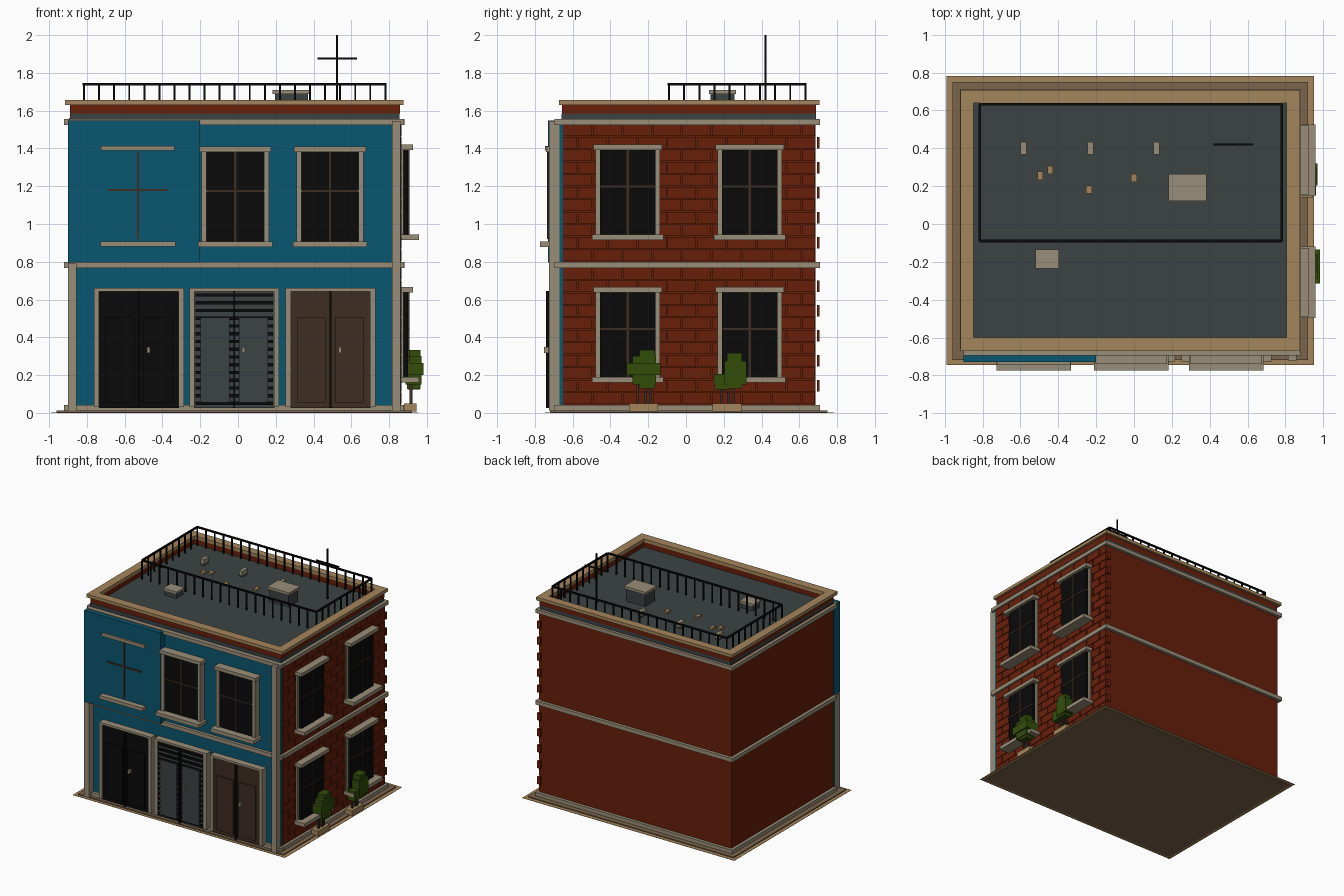
import bpy
import bmesh

cube = bpy.data.objects.get("Cube")
if cube:
    bpy.data.objects.remove(cube)


def make_material(name, red, green, blue):
    material = bpy.data.materials.new(name)
    material.use_nodes = True
    colour = (red, green, blue, 1)
    material.diffuse_color = colour
    material.roughness = 1
    material.specular_intensity = 0
    inputs = material.node_tree.nodes["Principled BSDF"].inputs
    inputs["Base Color"].default_value = colour
    inputs["Roughness"].default_value = 1
    inputs["Specular IOR Level"].default_value = 0
    return material


blue_paint = make_material("blue paint", .003, .095, .16)
stone = make_material("pale stone", .32, .27, .19)
tan = make_material("tan coping", .37, .235, .105)
brick_red = make_material("brick red", .14, .0135, .003)
slate = make_material("slate grey", .045, .055, .057)
black = make_material("black", .003, .003, .003)
brown = make_material("dark brown", .046, .026, .016)
earth = make_material("earth brown", .2, .128, .072)
green = make_material("leaf green", .033, .074, .003)


class Part:
    """One mesh object made of axis-aligned boxes in a single colour."""

    def __init__(self, name, material):
        self.mesh = bpy.data.meshes.new(name)
        self.object = bpy.data.objects.new(name, self.mesh)
        bpy.context.collection.objects.link(self.object)
        self.mesh.materials.append(material)
        self.builder = bmesh.new()

    def box(self, x_range, y_range, z_range):
        corners = bmesh.ops.create_cube(self.builder, size=1)["verts"]
        for vert in corners:
            for axis, (low, high) in enumerate((x_range, y_range, z_range)):
                vert.co[axis] = high if vert.co[axis] > 0 else low
        return self

    def ring(self, outer_x, outer_y, inner_x, inner_y, z_range):
        self.box(outer_x, (outer_y[0], inner_y[0]), z_range)
        self.box(outer_x, (inner_y[1], outer_y[1]), z_range)
        self.box((outer_x[0], inner_x[0]), inner_y, z_range)
        self.box((inner_x[1], outer_x[1]), inner_y, z_range)
        return self

    def done(self):
        self.builder.to_mesh(self.mesh)
        self.builder.free()


def single(name, material, x_range, y_range, z_range):
    Part(name, material).box(x_range, y_range, z_range).done()


def around(centre, half):
    return (centre - half, centre + half)


# Main extents
wall_x, wall_y = (-.895, .855), (-.655, .685)
front, side = -.67, .855


def on_front(part, across, depth, z_range):
    part.box(across, (front - depth, front + .01), z_range)


def on_side(part, across, depth, z_range):
    part.box((side - .01, side + depth), across, z_range)


# Ground, walls and facade
single("ground_border", tan, (-.99, .952), (-.746, .783), (.002, .004))
single("ground_plate", earth, (-.96, .92), (-.72, .75), (0, .012))
single("main_walls", brick_red, wall_x, wall_y, (.01, 1.56))
single("front_facade", blue_paint, (-.9, .862), (front, -.65), (.02, 1.53))
single("facade_panel", blue_paint, (-.9, -.2), (-.73, front), (.795, 1.548))

# Stone bands round the walls, shallower across the facade, and corner pilasters
bands = Part("stone_bands", stone)
for z_range in ((.012, .042), (.767, .8), (1.525, 1.556)):
    bands.box((-.92, .882), (-.66, .71), z_range)
    bands.box((-.9, .88), (-.695, -.65), z_range)
bands.done()
pilasters = Part("pilasters", stone)
pilasters.box((-.9, -.855), (-.725, -.66), (.012, .79))
pilasters.box((.815, .86), (-.725, -.66), (.012, 1.545))
pilasters.done()

# Raised bricks on the side wall, every other course reaching past the corner
bricks = Part("side_bricks", brick_red)
rows, length, gap = 11, .158, .005
for floor_base in (.042, .8):
    for row in range(rows):
        bottom = floor_base + row * .066
        end = wall_y[1] + (.025 if row % 2 else 0)
        left = wall_y[0] - (length / 2 if row % 2 else 0)
        while left < end - .015:
            start, stop = max(left, wall_y[0]), min(left + length, end)
            bricks.box((side - .02, side + .011), (start + gap, stop - gap / 2),
                       (bottom + gap, bottom + .066))
            left += length
bricks.done()


# Windows share one design on both walls
def window(name, place, centre, half, bottom, top, sill, glass_depth, jamb_depth):
    glass = Part(name + "_glass", black)
    place(glass, around(centre, half), glass_depth, (bottom, top))
    glass.done()
    bars = Part(name + "_bars", brown)
    place(bars, around(centre, .006), glass_depth + .006, (bottom, top))
    place(bars, around(centre, half), glass_depth + .006, around((bottom + top) / 2 + .03, .005))
    bars.done()
    frame = Part(name + "_frame", stone)
    for sign in (-1, 1):
        place(frame, around(centre + sign * (half + .01), .013), jamb_depth, (bottom, top))
    place(frame, around(centre, half + .035), glass_depth + .025, (top, top + .028))
    place(frame, around(centre, half + .042), sill, (bottom - .03, bottom))
    frame.done()


for index, centre in enumerate((-.015, .487)):
    window(f"front_window_{index + 1}", on_front, centre, .155, .908, 1.382, .104, .045, .058)
for level, bottom in (("lower", .19), ("upper", .945)):
    for spot, centre in (("front", -.308), ("rear", .338)):
        window(f"{level}_{spot}_side_window", on_side, centre, .147,
               bottom, bottom + .448, .103, .046, .022)

# Cross, lintel and sill standing out from the blue panel
cross = Part("panel_cross", brown)
on_front(cross, around(-.53, .006), .067, (.92, 1.38))
on_front(cross, around(-.53, .158), .067, around(1.18, .006))
cross.done()
ledges = Part("panel_ledges", stone)
on_front(ledges, around(-.53, .195), .076, (1.388, 1.414))
on_front(ledges, around(-.53, .198), .104, (.88, .908))
ledges.done()

# Double doors with frames, raised panels and handles
for name, centre, leaf, seam in (("black", -.525, black, black),
                                 ("barred", -.02, slate, black),
                                 ("brown", .49, brown, black)):
    frame = Part(name + "_door_frame", stone)
    for sign in (-1, 1):
        on_front(frame, around(centre + sign * .224, .014), .056, (.03, .655))
    on_front(frame, around(centre, .238), .056, (.643, .66))
    frame.done()
    leaves = Part(name + "_door_leaves", leaf)
    on_front(leaves, around(centre, .212), .046, (.025, .645))
    panel_depth = .068 if name == "barred" else .058
    for sign in (-1, 1):
        on_front(leaves, around(centre + sign * .101, .077), panel_depth, (.055, .505))
    leaves.done()
    divider = Part(name + "_door_divider", seam)
    on_front(divider, around(centre, .005), .07, (.025, .645))
    if name == "barred":
        for step in range(15):
            on_front(divider, around(centre, .205), .06, around(.05 + step * .041, .009))
    divider.done()
    handle = Part(name + "_door_handle", stone)
    on_front(handle, around(centre + .05, .008), .082, around(.333, .015))
    handle.done()

# Roof slab, parapet and coping
single("roof_slab", slate, (-.89, .856), (-.66, .688), (1.55, 1.586))
Part("parapet", brick_red).ring((-.89, .857), (-.657, .688), (-.852, .811), (-.605, .645),
                                (1.584, 1.634)).done()
Part("parapet_coping", tan).ring((-.917, .876), (-.672, .707), (-.847, .806), (-.6, .64),
                                 (1.63, 1.656)).done()

# Roof railing
railing = Part("roof_railing", black)
rail_x, rail_y, rail_z = (-.815, .78), (-.09, .632), (1.734, 1.746)
for y in rail_y:
    railing.box(rail_x, around(y, .007), rail_z)
    for step in range(21):
        x = rail_x[0] + (rail_x[1] - rail_x[0]) * step / 20
        railing.box(around(x, .005), around(y, .005), (1.585, 1.74))
for x in rail_x:
    railing.box(around(x, .007), rail_y, rail_z)
    for step in range(1, 9):
        y = rail_y[0] + (rail_y[1] - rail_y[0]) * step / 9
        railing.box(around(x, .005), around(y, .005), (1.585, 1.74))
railing.done()

# Antenna
antenna = Part("antenna", black)
antenna.box(around(.525, .005), around(.42, .005), (1.58, 2))
antenna.box(around(.525, .104), around(.42, .005), around(1.877, .005))
antenna.done()


# Roof vents: a dark box under a wider stone lid
def vent(name, x, y, half_x, half_y, top, lid):
    single(name + "_box", slate, around(x, half_x * .88), around(y, half_y * .88),
           (1.58, top - lid / 2))
    single(name + "_lid", stone, around(x, half_x), around(y, half_y), (top - lid, top))


vent("large_vent", .283, .193, .1, .072, 1.71, .022)
vent("small_vent", -.458, -.185, .062, .05, 1.645, .018)
for index, x in enumerate((-.585, -.23, .12)):
    vent(f"pipe_vent_{index + 1}", x, .4, .016, .033, 1.635, .035)

# Loose bricks on the roof
loose = Part("loose_bricks", tan)
for x, y in ((-.495, .255), (-.442, .285), (-.238, .182), (0, .243)):
    loose.box(around(x, .015), around(y, .022), (1.58, 1.602))
loose.done()

# Potted trees along the side wall, each crown a pile of leaf blocks
full_crown = ((0, .09, .2, .265), (.005, .062, .15, .3), (.02, .042, .13, .333))
split_crown = ((.045, .058, .15, .275), (.04, .04, .13, .318), (-.03, .035, .125, .205))
for name, y, crown in (("front", -.225, full_crown), ("rear", .217, split_crown)):
    single(name + "_pot", tan, (.88, .945), around(y, .076), (.008, .05))
    trunk = Part(name + "_tree_trunk", brown)
    for shift in (-.03, .01, .035):
        trunk.box(around(.915, .008), around(y + shift, .007), (.04, .16))
    trunk.done()
    leaves = Part(name + "_tree_leaves", green)
    for shift, half, low, high in crown:
        leaves.box(around(.93, .02 + half * .36), around(y + shift, half), (low, high))
    leaves.done()
